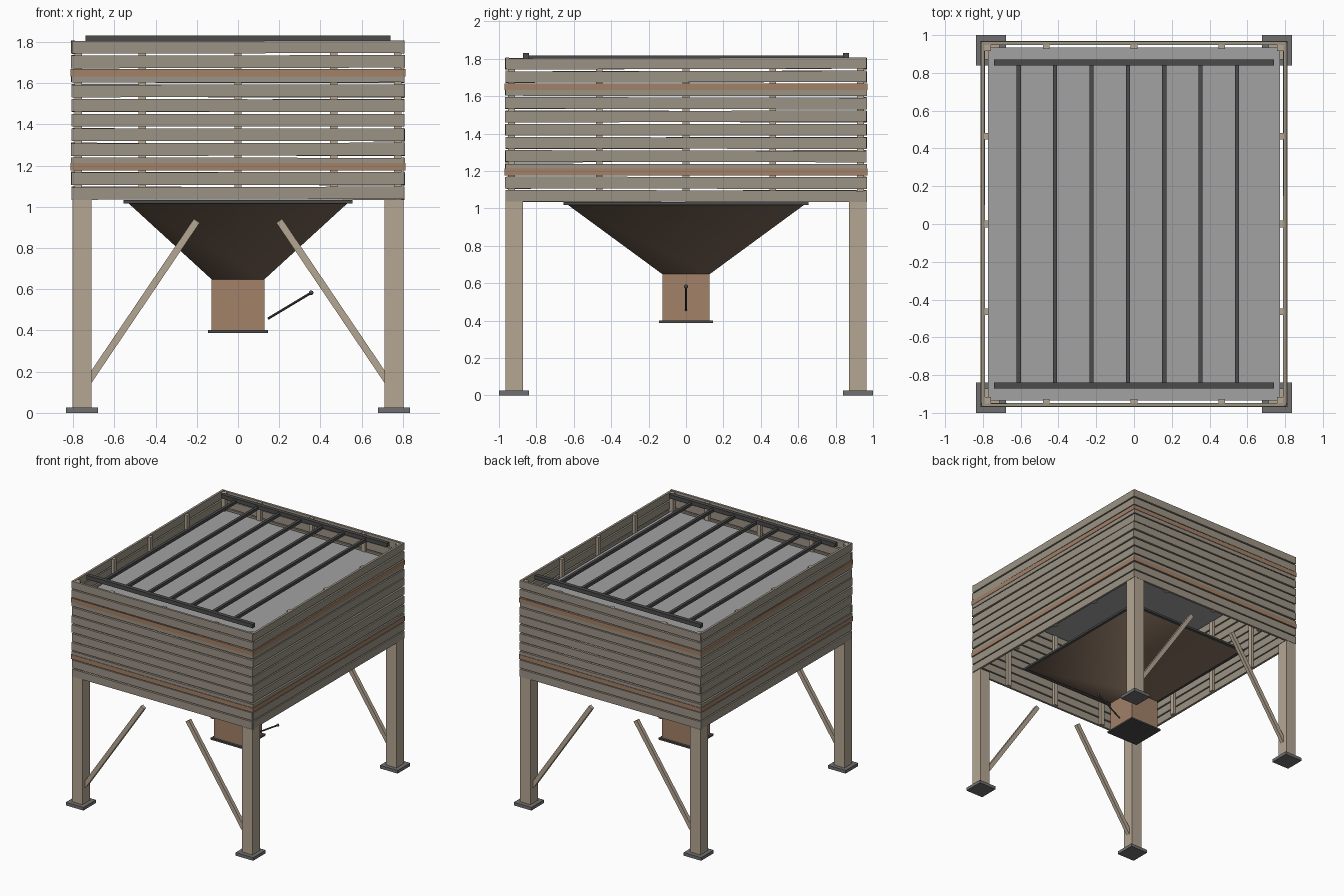
import bpy, bmesh, math, random
from mathutils import Vector

if "Cube" in bpy.data.objects:
    bpy.data.objects.remove(bpy.data.objects["Cube"])

random.seed(4)

def mat(name, r, g, b):
    m = bpy.data.materials.new(name)
    m.diffuse_color = (r, g, b, 1)
    m.use_nodes = True
    m.node_tree.nodes["Principled BSDF"].inputs["Base Color"].default_value = m.diffuse_color
    return m

WOOD = mat("weathered_wood", 0.33, 0.29, 0.235)
POST = mat("pale_wood", 0.46, 0.38, 0.29)
RUST = mat("rusty_steel", 0.36, 0.22, 0.14)
CONE = mat("brown_steel", 0.19, 0.13, 0.09)
DARK = mat("dark_steel", 0.07, 0.07, 0.07)
PLATE = mat("plate_steel", 0.16, 0.16, 0.16)
FILL = mat("fill_grey", 0.36, 0.36, 0.37)

def mesh_obj(name, bm, m=None):
    bmesh.ops.recalc_face_normals(bm, faces=bm.faces)
    me = bpy.data.meshes.new(name)
    bm.to_mesh(me)
    bm.free()
    ob = bpy.data.objects.new(name, me)
    bpy.context.collection.objects.link(ob)
    if m:
        me.materials.append(m)
    return ob

def box(name, loc, size, m=None, rot=(0, 0, 0)):
    bm = bmesh.new()
    bmesh.ops.create_cube(bm, size=1)
    bmesh.ops.scale(bm, vec=size, verts=bm.verts)
    ob = mesh_obj(name, bm, m)
    ob.location, ob.rotation_euler = loc, rot
    return ob

# legs, foot plates, corner posts
for sx in (-1, 1):
    for sy in (-1, 1):
        box("leg", (sx * .758, sy * .918, .528), (.092, .094, 1.015), POST)
        box("foot_plate", (sx * .757, sy * .92, .0125), (.157, .16, .025), PLATE)
        box("corner_post", (sx * .775, sy * .933, 1.418), (.035, .035, .765), POST)
        # diagonal brace on front and back
        a, b = Vector((sx * .725, 0, .155)), Vector((sx * .2, 0, .932))
        d = b - a
        box("brace", (sx * .4625, sy * .918, .5435), (.034, .03, d.length), POST,
            (0, math.atan2(d.x, d.z), 0))

# slatted walls, slightly uneven boards
for i in range(11):
    z = 1.066 + i * .0709
    for s in (-1, 1):
        w = .0615 + random.uniform(-.002, .002)
        t = random.uniform(-.003, .003)
        u = random.uniform(-.0015, .0015)
        box("front_back_slat", (0, s * .957, z),
            (1.616 + random.uniform(-.012, .006), .018, w), WOOD, (0, t, u))
        box("side_slat", (s * .799, 0, z),
            (.018, 1.928 + random.uniform(-.012, .006), w), WOOD, (-t, 0, u))

# binding bands around the bin
for z in (1.194, 1.65):
    for s in (-1, 1):
        box("front_back_band", (0, s * .966, z), (1.624, .008, .036), RUST)
        box("side_band", (s * .808, 0, z), (.008, 1.938, .036), RUST)

# inner battens
for s in (-1, 1):
    for k in (-.465, 0, .465):
        box("front_back_batten", (k, s * .938, 1.418), (.035, .022, .765), POST)
        box("side_batten", (s * .78, k, 1.418), (.022, .035, .765), POST)

# flat fill surface inside the bin
box("fill_surface", (0, 0, 1.652), (1.545, 1.87, .012), FILL)

# top grate
for s in (-1, 1):
    box("grate_rail", (0, s * .855, 1.815), (1.48, .032, .032), DARK)
for k in range(7):
    box("grate_bar", (-.61 + .1925 * k, 0, 1.806), (.022, 1.69, .024), DARK)

# hopper rim frame
for s in (-1, 1):
    box("hopper_rim_long", (s * .54, 0, 1.025), (.03, 1.31, .016), DARK)
    box("hopper_rim_short", (0, s * .64, 1.025), (1.05, .03, .016), DARK)

# tapered hopper
bm = bmesh.new()
rings = []
for hx, hy, z in ((.54, .64, 1.025), (.128, .126, .648)):
    rings.append([bm.verts.new((x * hx, y * hy, z))
                  for x, y in ((-1, -1), (1, -1), (1, 1), (-1, 1))])
for i in range(4):
    j = (i + 1) % 4
    f = bm.faces.new((rings[0][i], rings[1][i], rings[1][j], rings[0][j]))
    f.smooth = True
mesh_obj("hopper", bm, CONE)

# outlet chute and slide gate
box("outlet_chute", (0, 0, .525), (.256, .252, .25), RUST)
box("slide_gate", (0, 0, .395), (.29, .29, .013), DARK)

# gate handle with knob
a, b = Vector((.145, 0, .457)), Vector((.355, 0, .583))
d = b - a
bm = bmesh.new()
bmesh.ops.create_cone(bm, cap_ends=True, segments=10, radius1=.006, radius2=.006, depth=d.length)
rod = mesh_obj("gate_handle", bm, DARK)
rod.location = (a + b) / 2
rod.rotation_euler = (0, math.atan2(d.x, d.z), 0)
bm = bmesh.new()
bmesh.ops.create_uvsphere(bm, u_segments=12, v_segments=8, radius=.011)
for f in bm.faces:
    f.smooth = True
mesh_obj("handle_knob", bm, DARK).location = b
